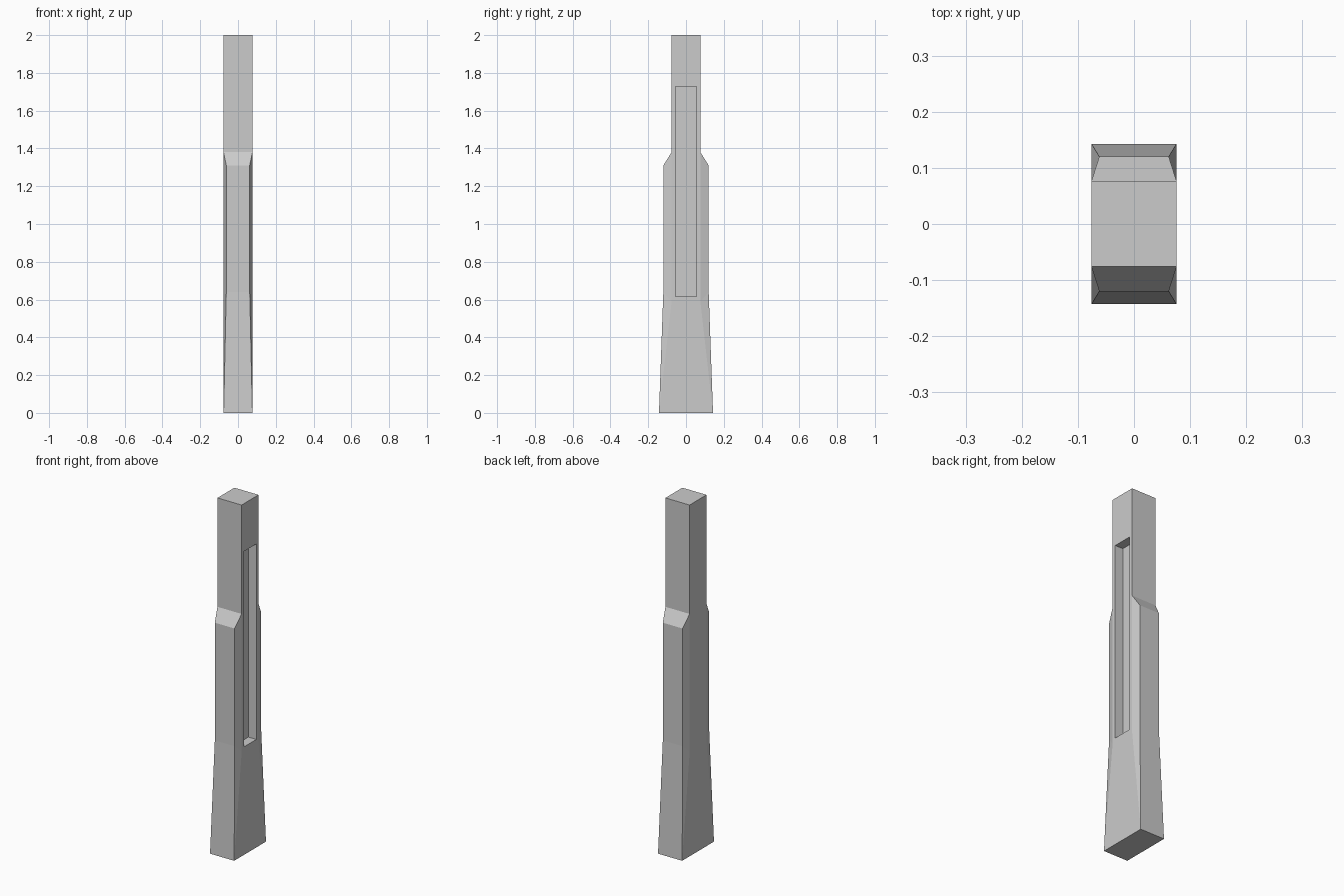
import bpy, bmesh

if "Cube" in bpy.data.objects:
    bpy.data.objects.remove(bpy.data.objects["Cube"])


def ring(bm, side, front):
    """Eight-sided section, mirrored in x and y, from (x, y, z) of its side and front corners."""
    quarter = [side, front]
    pts = []
    for sx, sy, part in ((1, 1, quarter), (-1, 1, quarter[::-1]),
                         (-1, -1, quarter), (1, -1, quarter[::-1])):
        pts += [(sx * x, sy * y, z) for x, y, z in part]
    return [bm.verts.new(p) for p in pts]


# Post body: flared foot, chamfered middle, square upper shaft
W, S = 0.076, 0.076
bm = bmesh.new()
rings = [
    ring(bm, (W, S, 0), (W, 0.143, 0)),
    ring(bm, (W, S, 0.59), (0.062, 0.12, 0.64)),
    ring(bm, (W, S, 1.38), (0.062, 0.12, 1.31)),
    ring(bm, (W, S, 1.38), (W, S, 1.38)),
    ring(bm, (W, S, 2), (W, S, 2)),
]
for level, (low, up) in enumerate(zip(rings, rings[1:])):
    for i in range(8):
        j = (i + 1) % 8
        a, b, c, d = low[i], low[j], up[j], up[i]
        if level == 0 and i % 4 == 0:      # chamfers fade into the foot corners
            bm.faces.new((a, b, d))
            bm.faces.new((b, c, d))
        elif level == 0 and i % 4 == 2:
            bm.faces.new((a, b, c))
            bm.faces.new((a, c, d))
        else:
            bm.faces.new((a, b, c, d))
bm.faces.new(rings[0][::-1])
bm.faces.new(rings[-1])
bmesh.ops.remove_doubles(bm, verts=bm.verts, dist=0.0005)
bmesh.ops.recalc_face_normals(bm, faces=bm.faces)
mesh = bpy.data.meshes.new("post")
bm.to_mesh(mesh)
bm.free()
post = bpy.data.objects.new("post", mesh)
bpy.context.collection.objects.link(post)

# Long recessed slot in the right side
depth, z0, z1 = 0.05, 0.615, 1.728
bpy.ops.mesh.primitive_cube_add(size=1, location=(W, 0, (z0 + z1) / 2))
cutter = bpy.context.object
cutter.name = "slot_cutter"
cutter.scale = (2 * depth, 0.112, z1 - z0)
cutter.hide_render = True
mod = post.modifiers.new("slot", 'BOOLEAN')
mod.operation = 'DIFFERENCE'
mod.solver = 'EXACT'
mod.object = cutter
bpy.context.view_layer.objects.active = post
bpy.ops.object.modifier_apply(modifier=mod.name)
bpy.data.objects.remove(cutter)
